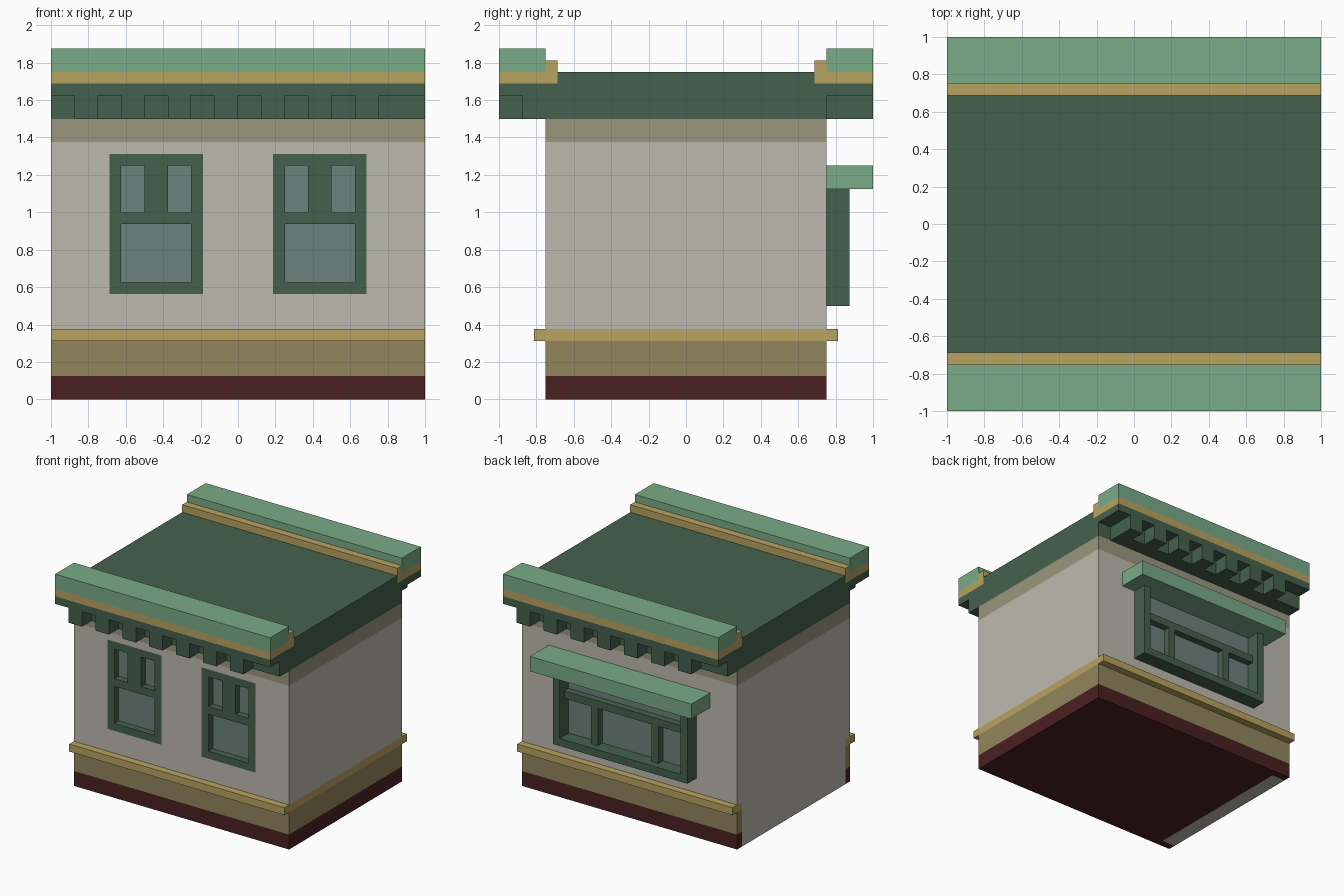
import bpy

cube = bpy.data.objects.get("Cube")
if cube:
    bpy.data.objects.remove(cube, do_unlink=True)


def material(name, hex_colour):
    rgb = [int(hex_colour[i:i + 2], 16) / 255 for i in (0, 2, 4)]
    lin = [c / 12.92 if c <= 0.04045 else ((c + 0.055) / 1.055) ** 2.4 for c in rgb]
    m = bpy.data.materials.new(name)
    m.use_nodes = True
    m.diffuse_color = (*lin, 1)
    m.node_tree.nodes["Principled BSDF"].inputs["Base Color"].default_value = (*lin, 1)
    return m


WALL = material("warm grey wall", "BEBAAF")
BAND = material("olive grey band", "9A977D")
BASE = material("olive base", "92865C")
RED = material("dark red plinth", "4A2021")
GOLD = material("gold trim", "B9A361")
DARK = material("dark green", "45614D")
LIGHT = material("light green", "7AAB87")
GLASS = material("blue grey glass", "6C827D")


def boxes(name, mat, *spans):
    """One object made of boxes, each given as (x0, x1, y0, y1, z0, z1)."""
    verts, faces = [], []
    for x0, x1, y0, y1, z0, z1 in spans:
        n = len(verts)
        verts += [(x, y, z) for z in (z0, z1)
                  for x, y in ((x0, y0), (x1, y0), (x1, y1), (x0, y1))]
        faces += [[n + i for i in f] for f in
                  ((3, 2, 1, 0), (4, 5, 6, 7), (0, 1, 5, 4),
                   (1, 2, 6, 5), (2, 3, 7, 6), (3, 0, 4, 7))]
    mesh = bpy.data.meshes.new(name)
    mesh.from_pydata(verts, [], faces)
    mesh.materials.append(mat)
    obj = bpy.data.objects.new(name, mesh)
    bpy.context.collection.objects.link(obj)
    return obj


def layer(name, mat, half_y, z0, z1):
    """Base course with its left end notched out between two corner returns."""
    boxes(name, mat, (-0.875, 1, -half_y, half_y, z0, z1),
          (-1, -0.875, -half_y, -0.6875, z0, z1),
          (-1, -0.875, 0.6875, half_y, z0, z1))


# Base courses, and the plain infill between the corner returns
layer("plinth", RED, 0.75, 0, 0.125)
layer("base_course", BASE, 0.75, 0.125, 0.3125)
layer("base_trim", GOLD, 0.8125, 0.3125, 0.375)
boxes("end_infill", WALL, (-1, -0.875, -0.6875, 0.6875, 0, 0.375))

# Main wall with two shallow window pockets in the front
wall = boxes("wall", WALL, (-1, 1, -0.75, 0.75, 0.375, 1.375))
cutter = boxes("window_cutter", WALL,
               *[(x, x + 0.5, -0.9, -0.6875, 0.5625, 1.3125) for x in (-0.6875, 0.1875)])
cutter.hide_render = True
cutter.hide_set(True)
cut = wall.modifiers.new("window_pockets", 'BOOLEAN')
cut.operation = 'DIFFERENCE'
cut.solver = 'EXACT'
cut.object = cutter
bpy.context.view_layer.objects.active = wall
bpy.ops.object.select_all(action='DESELECT')
wall.select_set(True)
bpy.ops.object.modifier_apply(modifier=cut.name)
bpy.data.objects.remove(cutter, do_unlink=True)
boxes("wall_band", BAND, (-1, 1, -0.75, 0.75, 1.375, 1.5))

# Front windows, flush with the wall
F, B = -0.75, -0.6875
for side, x in (("right", -0.6875), ("left", 0.1875)):
    boxes(f"{side}_window_frame", DARK,
          (x, x + 0.0625, F, B, 0.5625, 1.3125),
          (x + 0.4375, x + 0.5, F, B, 0.5625, 1.3125),
          (x + 0.0625, x + 0.4375, F, B, 0.5625, 0.625),
          (x + 0.0625, x + 0.4375, F, B, 0.9375, 1.0),
          (x + 0.0625, x + 0.4375, F, B, 1.25, 1.3125),
          (x + 0.1875, x + 0.3125, F, B, 1.0, 1.25))
    boxes(f"{side}_window_glass", GLASS,
          (x + 0.03, x + 0.47, B - 0.004, B, 0.6, 1.28))

# Wide back window with a projecting frame and awning
boxes("back_window_frame", DARK,
      (-0.625, -0.5625, 0.75, 0.875, 0.5, 1.125),
      (0.5625, 0.625, 0.75, 0.875, 0.5, 1.125),
      (-0.5625, 0.5625, 0.75, 0.875, 0.5, 0.5625),
      (-0.5625, 0.5625, 0.75, 0.8125, 0.875, 0.9375),
      (-0.3125, -0.25, 0.75, 0.8125, 0.5625, 0.875),
      (0.25, 0.3125, 0.75, 0.8125, 0.5625, 0.875))
boxes("back_window_glass", GLASS, (-0.57, 0.57, 0.75, 0.754, 0.55, 1.125))
boxes("back_awning", LIGHT, (-0.75, 0.75, 0.75, 1, 1.125, 1.25))

# Roof
boxes("roof", DARK,
      (-1, 1, -0.75, 0.75, 1.5, 1.625),
      (-1, 1, -1, 1, 1.625, 1.6875),
      (-1, 1, -0.6875, 0.6875, 1.6875, 1.75))

# Eaves, the back set being the front one turned half a circle
for side, s in (("front", 1), ("back", -1)):
    def turned(x0, x1, y0, y1, z0, z1):
        xs, ys = sorted((s * x0, s * x1)), sorted((s * y0, s * y1))
        return (*xs, *ys, z0, z1)

    boxes(f"{side}_frieze", DARK, turned(-0.875, 1, -0.875, -0.75, 1.5, 1.625))
    boxes(f"{side}_dentils", DARK,
          *[turned(-0.875 + 0.25 * i, -0.75 + 0.25 * i, -1, -0.875, 1.5, 1.625)
            for i in range(7)])
    boxes(f"{side}_cornice_trim", GOLD,
          turned(-1, 1, -1, -0.75, 1.6875, 1.75),
          turned(-1, 1, -0.75, -0.6875, 1.6875, 1.8125))
    boxes(f"{side}_parapet", LIGHT, turned(-1, 1, -1, -0.75, 1.75, 1.875))
